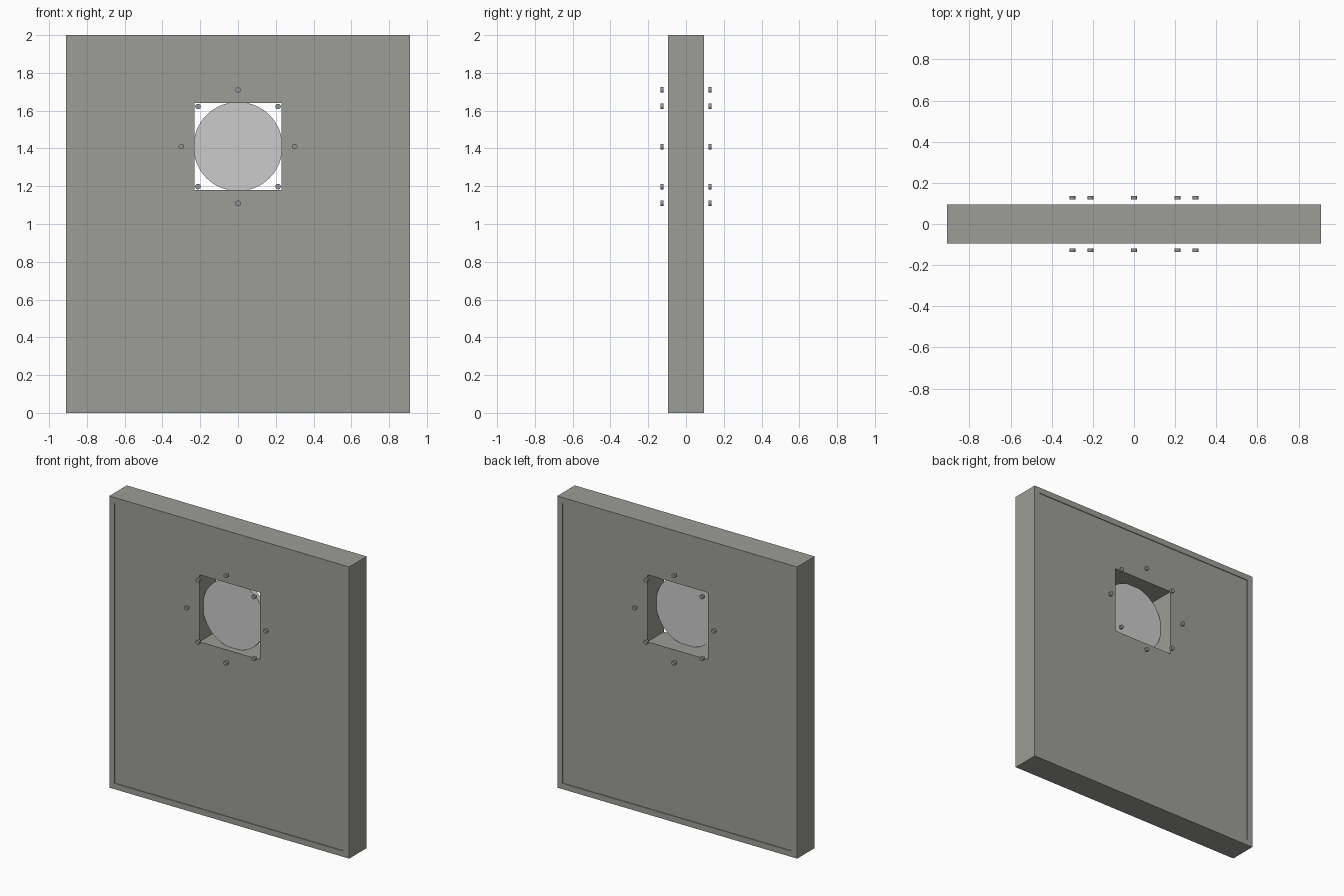
import bpy, bmesh, math
from mathutils import Matrix, Vector

cube = bpy.data.objects.get("Cube")
if cube:
    bpy.data.objects.remove(cube, do_unlink=True)

HALF_W, HALF_D, HEIGHT = 0.91, 0.095, 2.0
RIM, RECESS = 0.04, 0.005
HOLE, HOLE_Z = 0.23, 1.41


def material(name, rgb):
    mat = bpy.data.materials.new(name)
    mat.use_nodes = True
    color = (*rgb, 1.0)
    mat.diffuse_color = color
    mat.node_tree.nodes["Principled BSDF"].inputs["Base Color"].default_value = color
    return mat


def finish(bm, name, mat, smooth=False):
    bmesh.ops.recalc_face_normals(bm, faces=bm.faces)
    mesh = bpy.data.meshes.new(name)
    bm.to_mesh(mesh)
    bm.free()
    mesh.materials.append(mat)
    obj = bpy.data.objects.new(name, mesh)
    bpy.context.collection.objects.link(obj)
    if smooth:
        bpy.ops.object.select_all(action="DESELECT")
        bpy.context.view_layer.objects.active = obj
        obj.select_set(True)
        bpy.ops.object.shade_smooth_by_angle(angle=math.radians(35))
    return obj


def cylinder(bm, radius, depth, center, sides):
    """Cylinder lying along the y axis."""
    mat = Matrix.Translation(center) @ Matrix.Rotation(math.pi / 2, 4, "X")
    return bmesh.ops.create_cone(bm, cap_ends=True, segments=sides, radius1=radius,
                                 radius2=radius, depth=depth, matrix=mat)["verts"]


wall_grey = material("warm grey", (0.34, 0.34, 0.31))
glass_grey = material("light grey", (0.60, 0.60, 0.60))
bolt_grey = material("bolt grey", (0.30, 0.30, 0.30))

# Slab with a shallow rimmed recess and a square opening through it
bm = bmesh.new()
bmesh.ops.create_cube(bm, size=1, matrix=Matrix.Translation((0, 0, HEIGHT / 2))
                      @ Matrix.Diagonal((2 * HALF_W, 2 * HALF_D, HEIGHT, 1)))
bm.normal_update()
broad = [f for f in bm.faces if abs(f.normal.y) > 0.9]
bmesh.ops.inset_region(bm, faces=broad, thickness=RIM, use_even_offset=True)
bmesh.ops.extrude_discrete_faces  # recess walls are formed by the next inset
bmesh.ops.inset_region(bm, faces=broad, thickness=0.001)
for face in broad:
    side = math.copysign(1, face.calc_center_median().y)
    for v in face.verts:
        v.co = Vector((math.copysign(HALF_W - RIM, v.co.x), side * (HALF_D - RECESS),
                       HEIGHT / 2 + math.copysign(HEIGHT / 2 - RIM, v.co.z - HEIGHT / 2)))
bm.normal_update()
bmesh.ops.inset_region(bm, faces=broad, thickness=0.1)
for face in broad:
    for v in face.verts:
        v.co.x = math.copysign(HOLE, v.co.x)
        v.co.z = HOLE_Z + math.copysign(HOLE, v.co.z - HEIGHT / 2)
loops = [e for f in broad for e in f.edges]
bmesh.ops.delete(bm, geom=broad, context="FACES_ONLY")
bmesh.ops.bridge_loops(bm, edges=loops)
finish(bm, "wall_panel", wall_grey)

# Round pane, trimmed flat where it meets the opening
bm = bmesh.new()
for v in cylinder(bm, 0.236, 0.034, (0, -0.028, HOLE_Z), 64):
    v.co.x = max(-HOLE, min(HOLE, v.co.x))
    v.co.z = max(HOLE_Z - HOLE, min(HOLE_Z + HOLE, v.co.z))
finish(bm, "round_pane", glass_grey, smooth=True)

# Ring of eight bolts floating off each face
for label, side in (("front", -1), ("back", 1)):
    bm = bmesh.new()
    for i in range(8):
        a = i * math.pi / 4
        cylinder(bm, 0.0145, 0.018,
                 (0.3 * math.cos(a), side * 0.127, HOLE_Z + 0.3 * math.sin(a)), 24)
    finish(bm, label + "_bolts", bolt_grey, smooth=True)
